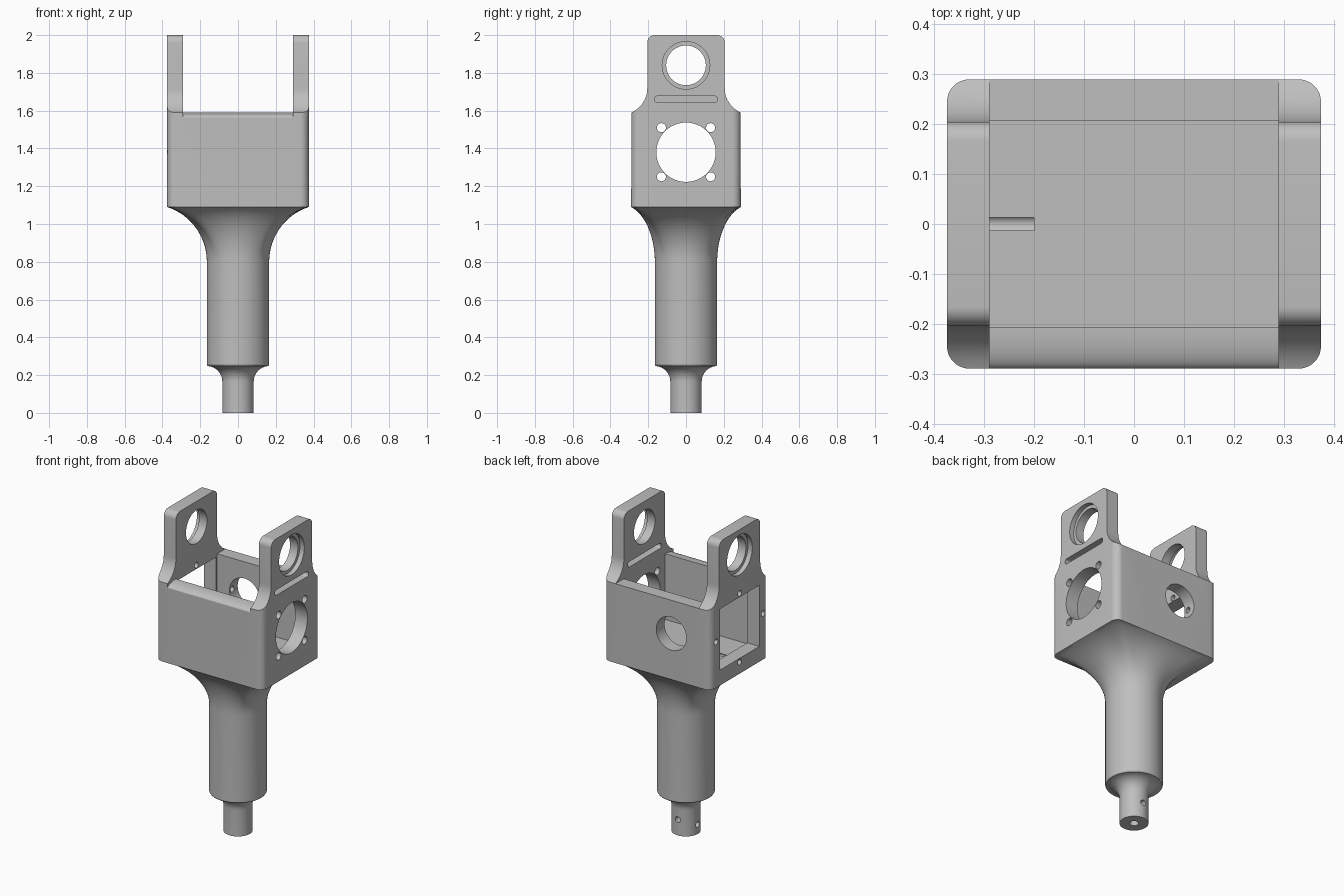
import bpy, bmesh
from math import sin, cos, pi, radians

cube = bpy.data.objects.get("Cube")
if cube:
    bpy.data.objects.remove(cube, do_unlink=True)

grey = bpy.data.materials.new("plain_grey")
grey.use_nodes = True
grey.diffuse_color = (0.52, 0.52, 0.52, 1)
grey.node_tree.nodes["Principled BSDF"].inputs["Base Color"].default_value = (0.52, 0.52, 0.52, 1)


def finish(name, bm):
    bmesh.ops.recalc_face_normals(bm, faces=bm.faces)
    mesh = bpy.data.meshes.new(name)
    bm.to_mesh(mesh)
    bm.free()
    mesh.materials.append(grey)
    ob = bpy.data.objects.new(name, mesh)
    bpy.context.collection.objects.link(ob)
    return ob


def loft(name, rings):
    """Closed skin through rings of equal point count, capped at both ends."""
    bm = bmesh.new()
    loops = [[bm.verts.new(p) for p in ring] for ring in rings]
    n = len(loops[0])
    for a, b in zip(loops, loops[1:]):
        for i in range(n):
            j = (i + 1) % n
            bm.faces.new((a[i], a[j], b[j], b[i]))
    bm.faces.new(loops[0])
    bm.faces.new(loops[-1])
    return finish(name, bm)


def prism(name, outline, axis, lo, hi):
    """Extrude a 2D outline along one axis."""
    place = {"x": lambda a, b, t: (t, a, b),
             "y": lambda a, b, t: (a, t, b),
             "z": lambda a, b, t: (a, b, t)}[axis]
    return loft(name, [[place(a, b, t) for a, b in outline] for t in (lo, hi)])


def arc(cx, cy, rx, ry, start, end, steps=12):
    return [(cx + rx * cos(radians(start + (end - start) * i / steps)),
             cy + ry * sin(radians(start + (end - start) * i / steps))) for i in range(steps + 1)]


def circle(cx, cy, r, steps=48):
    return arc(cx, cy, r, r, 0, 360, steps)[:-1]


def round_rect(cx, cy, w, h, r):
    pts = []
    for k, (sx, sy) in enumerate(((1, 1), (-1, 1), (-1, -1), (1, -1))):
        pts += arc(cx + sx * (w - r), cy + sy * (h - r), r, r, 90 * k, 90 * k + 90, 8)
    return pts


def rect(cx, cy, w, h):
    return [(cx - w, cy - h), (cx + w, cy - h), (cx + w, cy + h), (cx - w, cy + h)]


def boolean(target, other, operation="DIFFERENCE"):
    mod = target.modifiers.new(operation, "BOOLEAN")
    mod.operation = operation
    mod.solver = "EXACT"
    mod.object = other
    bpy.context.view_layer.objects.active = target
    bpy.ops.object.modifier_apply(modifier=mod.name)
    bpy.data.objects.remove(other, do_unlink=True)


X, Y, INX, INY = 0.375, 0.29, 0.29, 0.207
BASE, RIM, TOP, MID, EAR = 1.09, 1.59, 2.0, 1.38, 1.84

# Fork housing: side outline with shoulders and ears, rounded in plan
half = [(Y, BASE)] + arc(0.347, 1.72, 0.142, 0.142, 246, 180) + arc(0.165, TOP - 0.04, 0.04, 0.04, 0, 90, 8)
outline = half + [(-y, z) for y, z in reversed(half)]
body = prism("fork_bracket", outline, "x", -X, X)
boolean(body, prism("plan", round_rect(0, 0, X, Y, 0.045), "z", 1.0, 2.1), "INTERSECT")

# Gap between the ears, leaving a rounded front rim and a flat back rim
gap = [(-0.4, 1.56)] + arc(-INY, 1.56, Y - INY, RIM - 1.56, 180, 90) + [(0.4, RIM), (0.4, 2.2), (-0.4, 2.2)]
boolean(body, prism("gap", gap, "x", -INX, INX))
boolean(body, prism("cavity", rect(0, 0, INX, INY), "z", 1.175, 1.8))

# Bearing holes with outer counterbores
boolean(body, prism("bearing_hole", circle(0, EAR, 0.105), "x", -0.5, 0.5))
for s in (-1, 1):
    boolean(body, prism("counterbore", circle(0, EAR, 0.126), "x", *sorted((s * 0.345, s * 0.5))))

# Motor side: large opening, four screws and a slot
boolean(body, prism("round_opening", circle(0, MID, 0.157, 64), "x", 0.2, 0.5))
for sy in (-1, 1):
    for sz in (-1, 1):
        boolean(body, prism("screw", circle(sy * 0.13, MID + sz * 0.13, 0.024, 20), "x", 0.2, 0.5))
boolean(body, prism("slot", round_rect(0, 1.66, 0.167, 0.017, 0.016), "x", 0.2, 0.5))

# Opposite side: square window and four screws
boolean(body, prism("window", rect(0, MID, 0.197, 0.193), "x", -0.5, -0.2))
for dy, dz in ((1, 0), (-1, 0), (0, 1), (0, -1)):
    boolean(body, prism("screw", circle(dy * 0.235, MID + dz * 0.217, 0.018, 20), "x", -0.5, -0.2))

# Cable hole in the back wall
boolean(body, prism("cable_hole", circle(-0.1, MID, 0.105), "y", 0.1, 0.4))

# Stem: pin, filleted step, shaft, then a flare from round to rectangular
N = 96
R, PIN, START = 0.165, 0.083, 0.8


def ring(z, blend=0.0, r=R, shrink=1.0):
    pts = []
    for i in range(N):
        a = 2 * pi * i / N
        c, s = cos(a), sin(a)
        # spread the points towards the corners of the rectangle
        k = (abs(c) ** 16 + abs(s) ** 16) ** (-1 / 16)
        pts.append((shrink * ((1 - blend) * r * c + blend * X * k * c),
                    shrink * ((1 - blend) * r * s + blend * Y * k * s), z))
    return pts


rings = [ring(0, r=PIN)]
rings += [ring(z, r=r) for r, z in arc(R, 0.165, R - PIN, 0.083, 180, 93, 10)]
rings += [ring(0.255)]
for i in range(17):
    t = radians(72) * i / 16
    rings.append(ring(START + (BASE - START) * sin(t) / sin(radians(72)),
                      (1 - cos(t)) / (1 - cos(radians(72)))))
rings.append(ring(1.13, 1.0, shrink=0.93))
stem = loft("stem", rings)

# Blind holes in the pin
boolean(stem, prism("axial_hole", circle(0, 0, 0.026, 24), "z", -0.1, 0.15))
boolean(stem, prism("back_hole", circle(0, 0.1, 0.018, 20), "y", 0, 0.2))
boolean(stem, prism("side_hole", circle(0, 0.06, 0.018, 20), "x", -0.2, 0))
boolean(body, stem, "UNION")

bpy.ops.object.select_all(action="DESELECT")
body.select_set(True)
bpy.context.view_layer.objects.active = body
bpy.ops.object.shade_smooth_by_angle(angle=radians(28))
